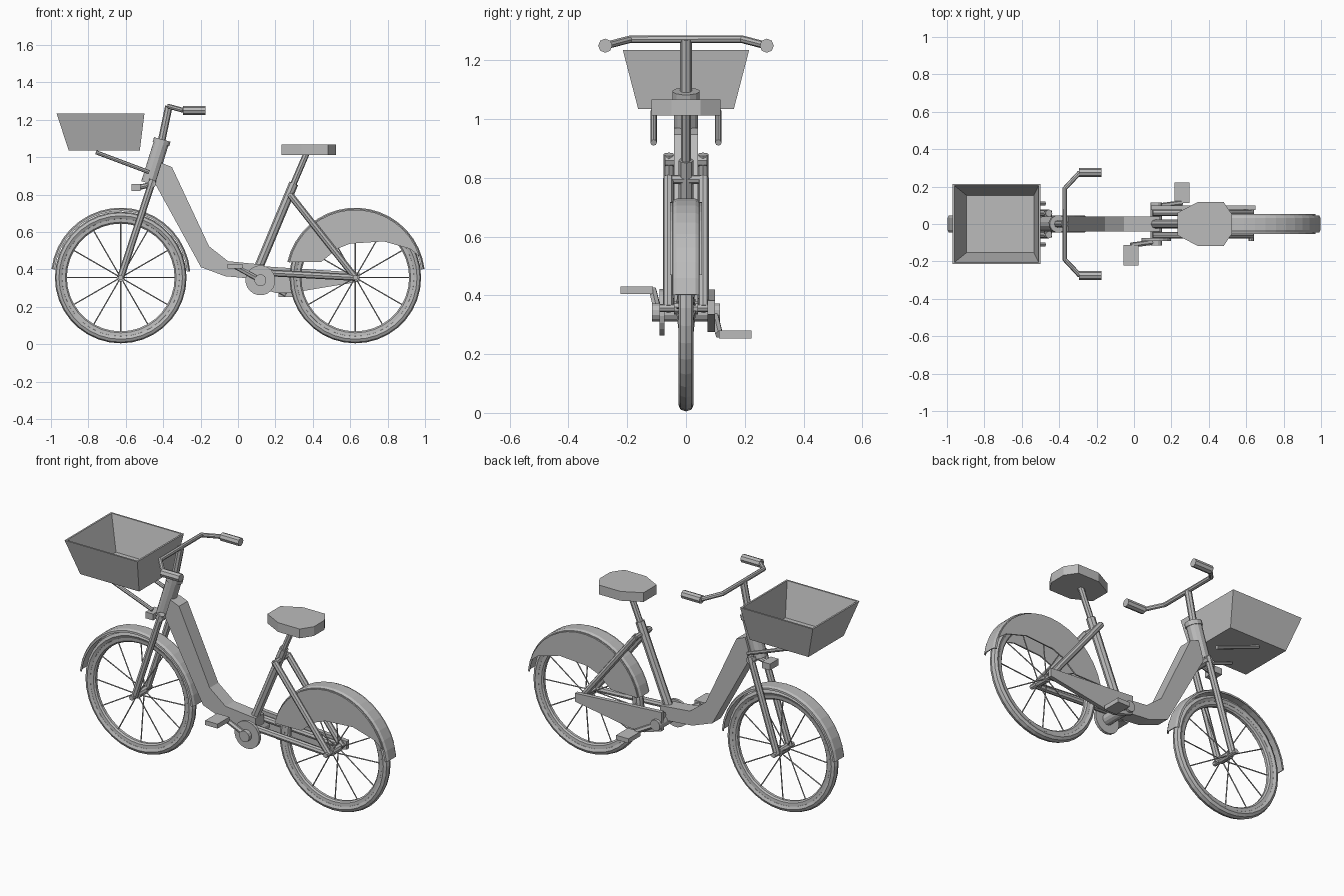
import bpy, bmesh, math
from math import cos, sin, pi, radians
from mathutils import Vector

old = bpy.data.objects.get("Cube")
if old:
    bpy.data.objects.remove(old)

grey = bpy.data.materials.new("plain_grey")
grey.use_nodes = True
COLOR = (0.5, 0.5, 0.5, 1)
grey.diffuse_color = COLOR
grey.node_tree.nodes["Principled BSDF"].inputs["Base Color"].default_value = COLOR


def finish(name, bm):
    bmesh.ops.recalc_face_normals(bm, faces=bm.faces)
    mesh = bpy.data.meshes.new(name)
    bm.to_mesh(mesh)
    bm.free()
    mesh.materials.append(grey)
    obj = bpy.data.objects.new(name, mesh)
    bpy.context.collection.objects.link(obj)
    return obj


def bridge(bm, rings, closed=False):
    """Skin a row of vertex rings, capping the ends unless it closes on itself."""
    n = len(rings[0])
    pairs = list(zip(rings, rings[1:]))
    if closed:
        pairs.append((rings[-1], rings[0]))
    else:
        bm.faces.new(rings[0])
        bm.faces.new(rings[-1][::-1])
    for a, b in pairs:
        for i in range(n):
            j = (i + 1) % n
            bm.faces.new((a[i], a[j], b[j], b[i]))


def tube(name, points, r, sides=8):
    """Round bar following a path of points, mitred at the bends."""
    pts = [Vector(p) for p in points]
    dirs = [(b - a).normalized() for a, b in zip(pts, pts[1:])]
    side = dirs[0].orthogonal().normalized()
    bm, rings = bmesh.new(), []
    for i, p in enumerate(pts):
        before, after = dirs[max(i - 1, 0)], dirs[min(i, len(dirs) - 1)]
        t = (before + after).normalized()
        side = (side - t * side.dot(t)).normalized()
        up = t.cross(side)
        rings.append([bm.verts.new(p + r * (side * cos(a) + up * sin(a)))
                      for a in (2 * pi * k / sides for k in range(sides))])
    bridge(bm, rings)
    return finish(name, bm)


def plate(name, outline, y0, y1):
    """Side outline (x, z) given thickness along y."""
    bm = bmesh.new()
    bridge(bm, [[bm.verts.new((x, y, z)) for x, z in outline] for y in (y0, y1)])
    return finish(name, bm)


def box(name, x0, x1, y0, y1, z0, z1):
    return plate(name, [(x0, z0), (x1, z0), (x1, z1), (x0, z1)], y0, y1)


def sweep(name, cx, profile, start=0, end=360, steps=36):
    """Turn an (r, y) profile about a wheel axle."""
    full = end - start == 360
    bm, rings = bmesh.new(), []
    for k in range(steps if full else steps + 1):
        a = radians(start + (end - start) * k / steps)
        rings.append([bm.verts.new((cx + r * cos(a), y, AXLE_Z + r * sin(a)))
                      for r, y in profile])
    bridge(bm, rings, full)
    return finish(name, bm)


AXLE_Z, WHEEL_X = 0.357, 0.627
SIDES = (("right", -1), ("left", 1))

# Wheels: tyre, rim, hub and spokes
tyre = [(0.33 + 0.022 * cos(a), 0.026 * sin(a)) for a in (pi * k / 4 for k in range(8))]
rim = [(0.314, -0.018), (0.314, 0.018), (0.296, 0.016), (0.288, 0.008),
       (0.288, -0.008), (0.296, -0.016)]
# Mudguard section with chamfered shoulders
guard = [(0.355, -0.046), (0.366, -0.045), (0.373, -0.032), (0.373, 0.032), (0.366, 0.045),
         (0.355, 0.046), (0.355, 0.042), (0.363, 0.041), (0.368, 0.03), (0.368, -0.03),
         (0.363, -0.041), (0.355, -0.042)]
for name, cx, a0, a1 in (("front", -WHEEL_X, 5, 173), ("rear", WHEEL_X, 7, 167)):
    sweep(name + "_tyre", cx, tyre)
    sweep(name + "_rim", cx, rim)
    sweep(name + "_mudguard", cx, guard, a0, a1, 18)
    tube(name + "_axle", [(cx, -0.09, AXLE_Z), (cx, 0.09, AXLE_Z)], 0.014)
    tube(name + "_hub", [(cx, -0.04, AXLE_Z), (cx, 0.04, AXLE_Z)], 0.022, 10)
    for k in range(12):
        a = k * pi / 6
        y = 0.03 if k % 2 else -0.03
        tube(name + "_spoke", [(cx + 0.015 * cos(a), y, AXLE_Z + 0.015 * sin(a)),
                               (cx + 0.292 * cos(a), 0, AXLE_Z + 0.292 * sin(a))], 0.0035, 5)

# Skirt panels covering the upper rear wheel
arc = [radians(18 + 149 * k / 16) for k in range(17)]
skirt = [(WHEEL_X + 0.362 * cos(a), AXLE_Z + 0.362 * sin(a)) for a in arc]
skirt += [(0.445, 0.44), (0.53, 0.51), (0.6, 0.538), (0.78, 0.55), (0.92, 0.51)]
for side, s in SIDES:
    plate(side + "_skirt", skirt, s * 0.046, s * 0.054)

# Step-through main beam
plate("main_beam", [(-0.41, 0.97), (-0.353, 0.947), (-0.155, 0.524), (-0.053, 0.444),
                    (0.14, 0.425), (0.14, 0.345), (-0.07, 0.364), (-0.198, 0.412),
                    (-0.444, 0.86)], -0.04, 0.04)

# Steering column
tube("head_tube", [(-0.478, 0.86, 0), (-0.408, 1.085, 0)], 0.042, 12)
tube("head_collar", [(-0.412, 1.07, 0), (-0.405, 1.095, 0)], 0.047, 12)
tube("handlebar_stem", [(-0.41, 1.08, 0), (-0.37, 1.272, 0)], 0.02)
tube("handlebar", [(-0.29, -0.275, 1.25), (-0.37, -0.19, 1.272),
                   (-0.37, 0.19, 1.272), (-0.29, 0.275, 1.25)], 0.013)
tube("fork_crown", [(-0.46, -0.072, 0.86), (-0.46, 0.072, 0.86)], 0.022)
for side, s in SIDES:
    tube(side + "_grip", [(-0.295, s * 0.275, 1.25), (-0.175, s * 0.275, 1.25)], 0.024)
    tube(side + "_fork_leg", [(-WHEEL_X, s * 0.058, AXLE_Z), (-0.455, s * 0.058, 0.88)], 0.019)
    tube(side + "_carrier_rod", [(-0.76, s * 0.11, 1.027), (-0.475, s * 0.11, 0.92)], 0.011)

# Headlight on a short bracket
box("headlight", -0.57, -0.52, -0.04, 0.04, 0.82, 0.857)
tube("headlight_bracket", [(-0.525, 0, 0.84), (-0.46, 0, 0.855)], 0.014)

# Open basket with flared thin walls
bm = bmesh.new()
rings = []
for x0, x1, hy, z in ((-0.905, -0.525, 0.163, 1.035), (-0.97, -0.5, 0.215, 1.235),
                      (-0.96, -0.51, 0.205, 1.235), (-0.895, -0.535, 0.153, 1.045)):
    rings.append([bm.verts.new((x, y, z)) for x, y in
                  ((x0, -hy), (x1, -hy), (x1, hy), (x0, hy))])
bridge(bm, rings)
finish("basket", bm)

# Saddle, post and seat tube
half = [(0.232, 0.06), (0.34, 0.117), (0.48, 0.117), (0.525, 0.05)]
outline = half + [(x, -y) for x, y in reversed(half)]
bm = bmesh.new()
bridge(bm, [[bm.verts.new((x, y, z)) for x, y in outline] for z in (1.013, 1.067)])
finish("saddle", bm)
tube("seat_post", [(0.285, 0.83, 0), (0.366, 1.02, 0)], 0.017)
tube("seat_tube", [(0.11, 0.41, 0), (0.298, 0.86, 0)], 0.025)
for name in ("seat_post", "seat_tube", "head_tube", "head_collar", "handlebar_stem"):
    # these paths are written as (x, z, y), so swap them upright
    mesh = bpy.data.objects[name].data
    for v in mesh.vertices:
        v.co = (v.co.x, -v.co.z, v.co.y)

# Rear stays
for side, s in SIDES:
    y = s * 0.06
    tube(side + "_seat_stay", [(WHEEL_X, y, AXLE_Z), (0.278, y, 0.8)], 0.018)
    tube(side + "_chain_stay", [(WHEEL_X, y, AXLE_Z), (0.1, y, 0.385)], 0.018)
tube("stay_bridge", [(0.28, -0.07, 0.795), (0.28, 0.07, 0.795)], 0.015)

# Chain case
plate("chain_case", [(0.09, 0.42), (0.09, 0.31), (0.2, 0.275), (0.29, 0.275),
                     (0.65, 0.335), (0.65, 0.383)], 0.074, 0.098)

# Cranks and pedals
BX, BZ = 0.12, 0.342
tube("crank_axle", [(BX, -0.115, BZ), (BX, 0.115, BZ)], 0.032, 12)
tube("crank_disc", [(BX, -0.09, BZ), (BX, -0.074, BZ)], 0.08, 20)
for side, s in SIDES:
    px, pz = BX + s * 0.136, BZ - s * 0.075
    tube(side + "_crank", [(BX, s * 0.095, BZ), (px, s * 0.113, pz)], 0.014, 6)
    y0, y1 = sorted((s * 0.113, s * 0.223))
    box(side + "_pedal", px - 0.04, px + 0.04, y0, y1, pz - 0.013, pz + 0.013)
